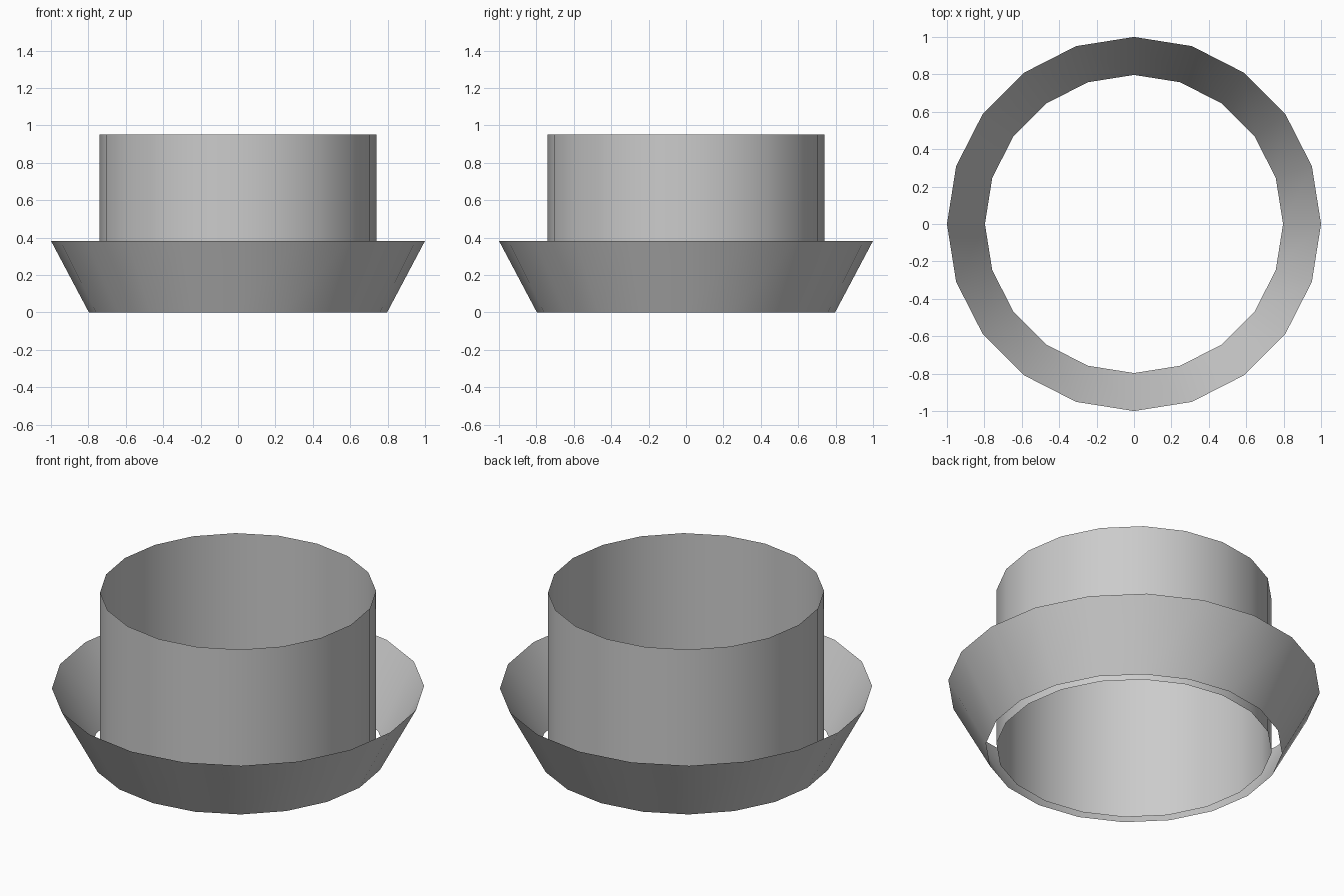
import bpy, math

if "Cube" in bpy.data.objects:
    bpy.data.objects.remove(bpy.data.objects["Cube"])

SIDES = 20


def open_ring(name, r_bottom, r_top, z_bottom, z_top):
    """Thin, open-ended band swept around the z axis."""
    verts = []
    for r, z in ((r_bottom, z_bottom), (r_top, z_top)):
        for i in range(SIDES):
            a = 2 * math.pi * i / SIDES
            verts.append((r * math.cos(a), r * math.sin(a), z))
    faces = []
    for i in range(SIDES):
        j = (i + 1) % SIDES
        faces.append((i, j, SIDES + j, SIDES + i))
    mesh = bpy.data.meshes.new(name)
    mesh.from_pydata(verts, [], faces)
    mesh.polygons.foreach_set("use_smooth", [True] * len(faces))
    mesh.update()
    obj = bpy.data.objects.new(name, mesh)
    bpy.context.collection.objects.link(obj)
    return obj


# Straight inner tube
open_ring("inner_tube", 0.741, 0.741, 0.0, 0.951)

# Flared outer collar
open_ring("flared_collar", 0.797, 1.0, 0.0, 0.383)
